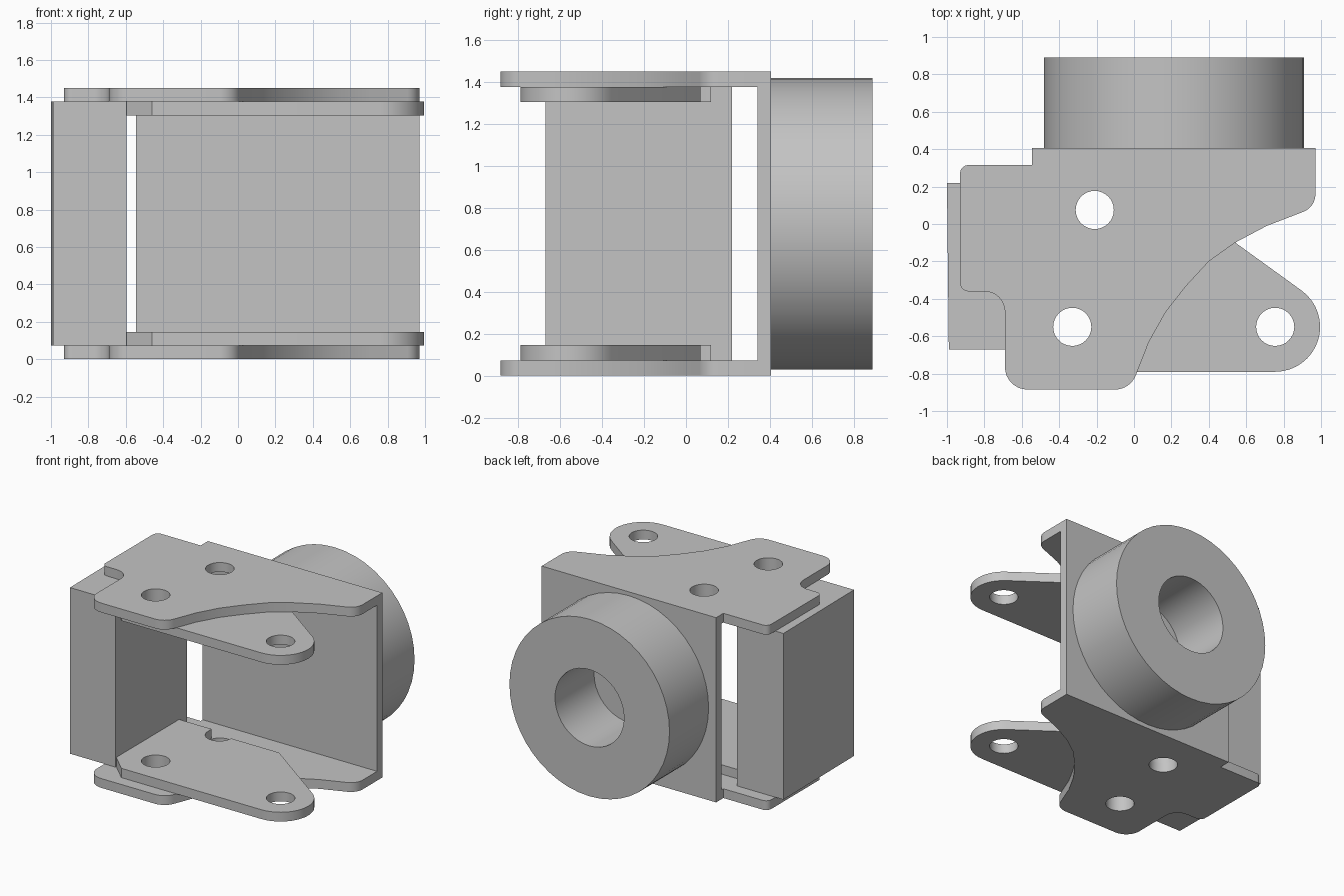
import bpy, bmesh, math
from mathutils import Vector, Matrix

cube = bpy.data.objects.get("Cube")
if cube:
    bpy.data.objects.remove(cube, do_unlink=True)

H = 1.45     # total height
T = 0.073    # sheet thickness
HOLE = 0.102

steel = bpy.data.materials.new("plain_grey")
steel.use_nodes = True
grey = (0.55, 0.55, 0.55, 1)
steel.diffuse_color = grey
for node in steel.node_tree.nodes:
    if node.type == 'BSDF_PRINCIPLED':
        node.inputs["Base Color"].default_value = grey


def circle(cx, cy, r, n=32):
    return [(cx + r * math.cos(2 * math.pi * i / n),
             cy + r * math.sin(2 * math.pi * i / n)) for i in range(n)]


def rounded(corners, steps=8):
    """Outline from (x, y[, radius]) corners, with arcs at the rounded ones."""
    out = []
    for i, c in enumerate(corners):
        p = Vector(c[:2])
        if len(c) == 2:
            out.append(tuple(p))
            continue
        u = (Vector(corners[i - 1][:2]) - p).normalized()
        v = (Vector(corners[(i + 1) % len(corners)][:2]) - p).normalized()
        half = u.angle(v) / 2
        centre = p + (u + v).normalized() * c[2] / math.sin(half)
        reach = c[2] / math.tan(half)
        a, b = p + u * reach - centre, p + v * reach - centre
        turn = math.atan2(a.x * b.y - a.y * b.x, a.dot(b))
        for k in range(steps + 1):
            out.append(tuple(centre + Matrix.Rotation(turn * k / steps, 2) @ a))
    return out


def extrude(name, outline, z0, z1, holes=(), matrix=None):
    """Solid of a flat outline with holes, between two heights."""
    curve = bpy.data.curves.new(name + "_profile", 'CURVE')
    curve.dimensions = '2D'
    curve.fill_mode = 'BOTH'
    curve.extrude = (z1 - z0) / 2
    for loop in (outline, *holes):
        spline = curve.splines.new('POLY')
        spline.points.add(len(loop) - 1)
        for pt, (x, y) in zip(spline.points, loop):
            pt.co = (x, y, 0, 1)
        spline.use_cyclic_u = True
    temp = bpy.data.objects.new(name + "_profile", curve)
    bpy.context.collection.objects.link(temp)
    graph = bpy.context.evaluated_depsgraph_get()
    mesh = bpy.data.meshes.new_from_object(temp.evaluated_get(graph))
    bpy.data.objects.remove(temp, do_unlink=True)
    bpy.data.curves.remove(curve)

    bm = bmesh.new()
    bm.from_mesh(mesh)
    bmesh.ops.remove_doubles(bm, verts=bm.verts, dist=0.0005)
    bmesh.ops.translate(bm, verts=bm.verts, vec=(0, 0, (z0 + z1) / 2))
    if matrix:
        bmesh.ops.transform(bm, matrix=matrix, verts=bm.verts)
    bmesh.ops.recalc_face_normals(bm, faces=bm.faces)
    bm.to_mesh(mesh)
    bm.free()
    mesh.name = name
    mesh.materials.clear()
    mesh.materials.append(steel)
    obj = bpy.data.objects.new(name, mesh)
    bpy.context.collection.objects.link(obj)
    bpy.ops.object.select_all(action='DESELECT')
    obj.select_set(True)
    bpy.context.view_layer.objects.active = obj
    bpy.ops.object.shade_smooth_by_angle(angle=math.radians(30))
    return obj


# Outer bracket cheeks
outer = rounded([
    (-0.545, 0.405), (0.97, 0.405), (0.97, 0.09, 0.1),
    (0.71, -0.01), (0.54, -0.1), (0.4, -0.2), (0.28, -0.33), (0.17, -0.47),
    (0.08, -0.63), (-0.02, -0.885, 0.12), (-0.69, -0.885, 0.12),
    (-0.69, -0.36, 0.11), (-0.93, -0.36, 0.045), (-0.93, 0.315, 0.045),
    (-0.545, 0.315)])
outer_holes = [circle(-0.21, 0.075, HOLE), circle(-0.33, -0.55, HOLE)]

# Inner bracket arms, with a half-round notch beside the pivot hole
notch = [(-0.21 + HOLE * math.cos(a), 0.07 + HOLE * math.sin(a))
         for a in (-math.pi * k / 16 for k in range(17))]
inner = rounded([
    (-0.595, 0.12), (-0.595, -0.66), (-0.46, -0.79),
    (1.497, -0.79, 0.24), (0.307, 0.07), *notch, (-0.312, 0.12)], steps=16)
inner_holes = [circle(-0.33, -0.55, HOLE), circle(0.755, -0.55, HOLE)]

for side, z_outer, z_inner in (("lower", 0, T), ("upper", H - T, H - 2 * T)):
    extrude(side + "_outer_plate", outer, z_outer, z_outer + T, outer_holes)
    extrude(side + "_inner_arm", inner, z_inner, z_inner + T, inner_holes)

# Web joining the outer cheeks
extrude("back_plate", [(-0.545, 0.34), (0.97, 0.34), (0.97, 0.405), (-0.545, 0.405)], T, H - T)

# Block joining the inner arms
extrude("side_block", [(-1, 0.22), (-0.99, -0.67), (-0.595, -0.67), (-0.595, 0.22)], T, H - T)

# Round boss with a blind bore, turned to face the back
extrude("rear_ring", circle(0.215, H / 2, 0.695, 48), -0.89, -0.405,
        [circle(0.215, H / 2, 0.3, 40)], Matrix.Rotation(math.pi / 2, 4, 'X'))
